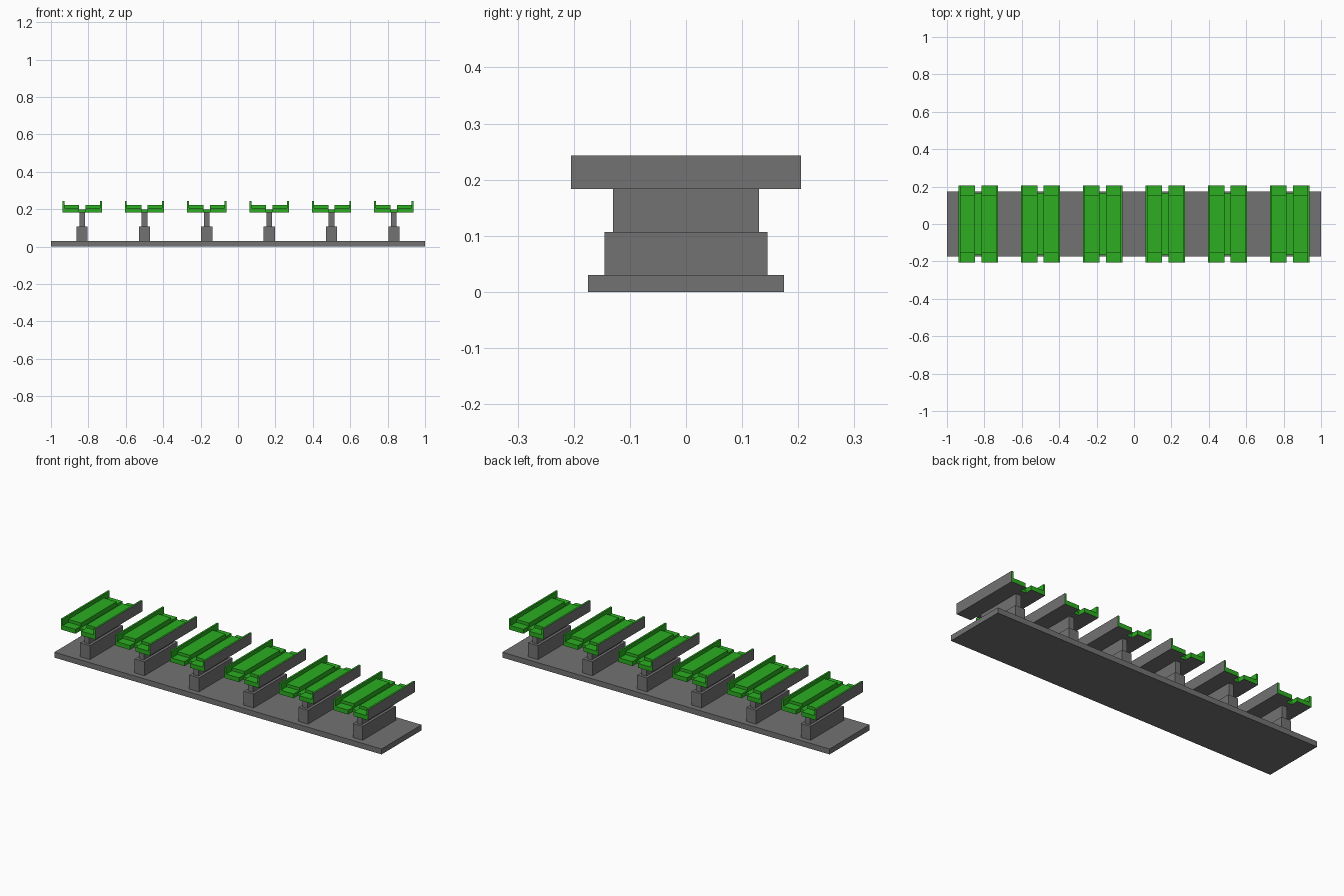
import bpy, bmesh

if "Cube" in bpy.data.objects:
    bpy.data.objects.remove(bpy.data.objects["Cube"])


def material(name, rgb):
    m = bpy.data.materials.new(name)
    m.diffuse_color = (*rgb, 1)
    m.use_nodes = True
    m.node_tree.nodes["Principled BSDF"].inputs["Base Color"].default_value = m.diffuse_color
    return m


GREY = material("dark grey", (0.17, 0.17, 0.17))
GREEN = material("green", (0.025, 0.42, 0.015))


def boxes(name, spans, mats):
    """One object from boxes given as (x0, x1, y half-width, z0, z1)."""
    bm = bmesh.new()
    for x0, x1, h, z0, z1 in spans:
        vs = bmesh.ops.create_cube(bm, size=1)["verts"]
        for v in vs:
            v.co = (x1 if v.co.x > 0 else x0, h if v.co.y > 0 else -h,
                    z1 if v.co.z > 0 else z0)
    bm.normal_update()
    me = bpy.data.meshes.new(name)
    for m in mats:
        me.materials.append(m)
    bm.to_mesh(me)
    bm.free()
    ob = bpy.data.objects.new(name, me)
    bpy.context.collection.objects.link(ob)
    return ob


# Base plate
boxes("base_plate", [(-1, 1, 0.175, 0, 0.03)], [GREY])

# Tray: outer walls, beds stepping down to end ledges, low centre channel
right = [(0.095, 0.105, 0.205, 0.183, 0.243),
         (0.017, 0.095, 0.205, 0.183, 0.207),
         (0.017, 0.095, 0.155, 0.207, 0.223)]
left = [(-b, -a, h, z0, z1) for a, b, h, z0, z1 in right]
channel = [(-0.017, 0.017, 0.165, 0.183, 0.198)]

for i in range(6):
    x = (i - 2.5) / 3
    # Pedestal
    foot = boxes("pedestal_foot", [(-0.03, 0.03, 0.145, 0.03, 0.107)], [GREY])
    stem = boxes("pedestal_stem", [(-0.015, 0.015, 0.13, 0.107, 0.183)], [GREY])
    tray = boxes("tray", right + left + channel, [GREEN, GREY])
    # Grey underside and outer sides
    for p in tray.data.polygons:
        outer = abs(p.normal.x) > 0.9 and abs(p.center.x) > 0.1
        if outer or p.normal.z < -0.9:
            p.material_index = 1
    for ob in (foot, stem, tray):
        ob.location.x = x
